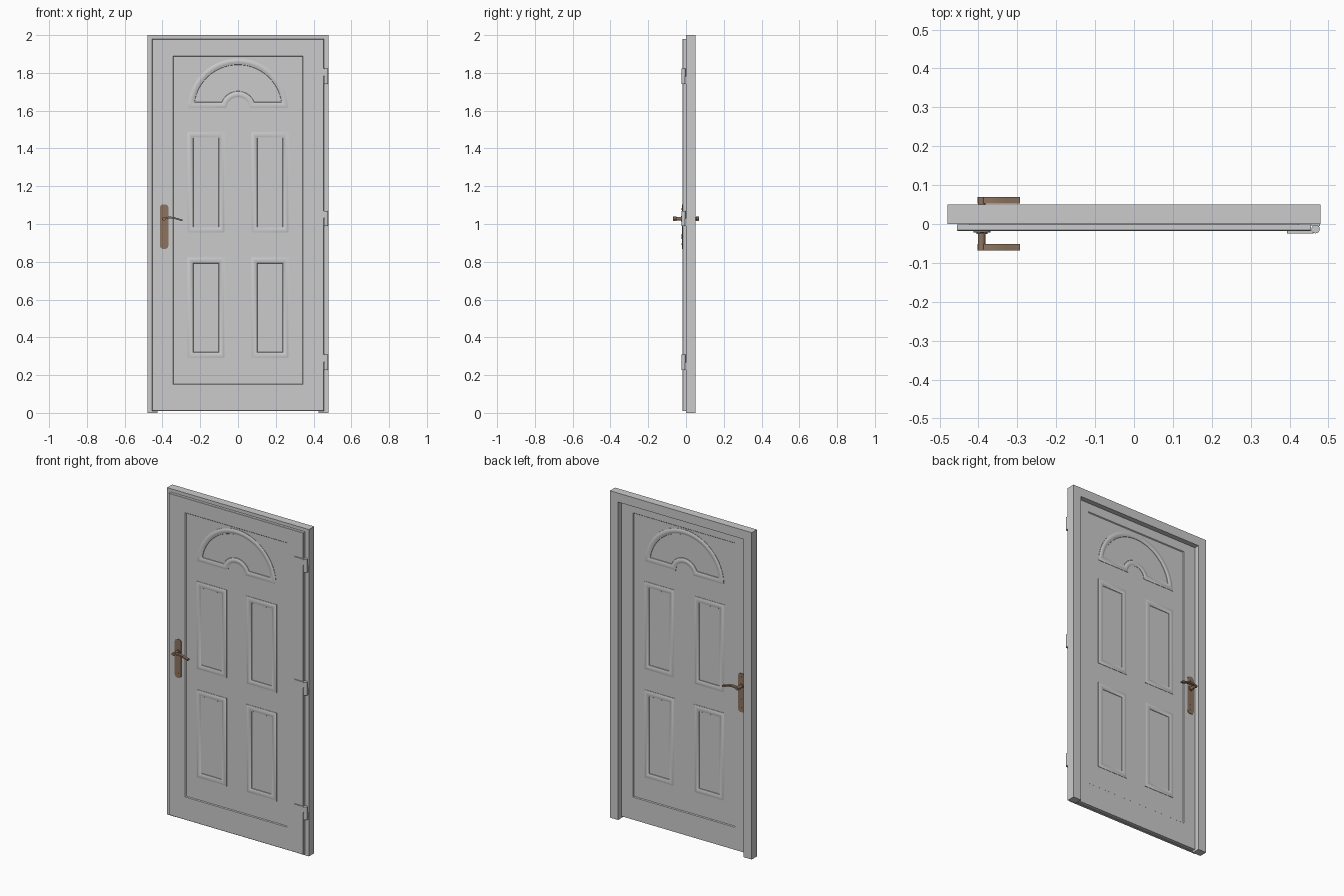
import bpy, bmesh, math

if "Cube" in bpy.data.objects:
    bpy.data.objects.remove(bpy.data.objects["Cube"])


def material(name, rgb):
    m = bpy.data.materials.new(name)
    m.diffuse_color = (*rgb, 1)
    m.use_nodes = True
    m.node_tree.nodes["Principled BSDF"].inputs["Base Color"].default_value = m.diffuse_color
    return m


GREY = material("door grey", (0.60, 0.60, 0.60))
BROWN = material("handle bronze", (0.27, 0.175, 0.115))


def finish(name, bm, mat, smooth=False):
    bmesh.ops.recalc_face_normals(bm, faces=bm.faces)
    me = bpy.data.meshes.new(name)
    bm.to_mesh(me)
    bm.free()
    me.materials.append(mat)
    ob = bpy.data.objects.new(name, me)
    bpy.context.collection.objects.link(ob)
    if smooth:
        bpy.ops.object.select_all(action='DESELECT')
        ob.select_set(True)
        bpy.context.view_layer.objects.active = ob
        bpy.ops.object.shade_smooth_by_angle(angle=math.radians(35))
    return ob


def loft(name, loops, mat, cap=True, smooth=False):
    """Skin equal-length closed loops; cap the ends or join last to first."""
    bm = bmesh.new()
    rows = [[bm.verts.new(p) for p in loop] for loop in loops]
    n = len(rows[0])
    pairs = list(zip(rows, rows[1:])) + ([] if cap else [(rows[-1], rows[0])])
    for a, b in pairs:
        for i in range(n):
            j = (i + 1) % n
            bm.faces.new((a[i], a[j], b[j], b[i]))
    if cap:
        bm.faces.new(rows[0])
        bm.faces.new(rows[-1])
    return finish(name, bm, mat, smooth)


def prism(name, outline, y0, y1, mat, smooth=False):
    return loft(name, [[(x, y, z) for x, z in outline] for y in (y0, y1)],
                mat, smooth=smooth)


def rect(x0, x1, z0, z1, d=0):
    return [(x0 + d, z0 + d), (x1 - d, z0 + d), (x1 - d, z1 - d), (x0 + d, z1 - d)]


def rounded(x0, x1, z0, z1, r, seg=6):
    pts = []
    for k, (cx, cz) in enumerate(rect(x0, x1, z0, z1, r)):
        for i in range(seg + 1):
            a = math.pi + (k + i / seg) * math.pi / 2
            pts.append((cx + r * math.cos(a), cz + r * math.sin(a)))
    return pts


def disc(x, z, r, n=16):
    return [(x + r * math.cos(2 * math.pi * i / n),
             z + r * math.sin(2 * math.pi * i / n)) for i in range(n)]


def arch(d, seg=32):
    """Half-ring fanlight outline, inset by d."""
    pts, cz = [], 1.61
    for r, flip in ((0.268 - d, False), (0.058 + d, True)):
        a0 = math.asin(d / r)
        arc = [a0 + (math.pi - 2 * a0) * i / seg for i in range(seg + 1)]
        for a in (reversed(arc) if flip else arc):
            pts.append((r * math.cos(a), cz + r * math.sin(a)))
    return pts


# Outer frame: two jambs and a head, open at the bottom
prism("door_frame", [(-0.48, 0), (-0.425, 0), (-0.425, 1.945), (0.425, 1.945),
                     (0.425, 0), (0.48, 0), (0.48, 2), (-0.48, 2)], 0, 0.05, GREY)

# Door leaf: rebated slab with a sunken centre panel on both faces
BACK, FRONT = 0.015, -0.013
opening = (-0.345, 0.345, 0.15, 1.89)
steps = [(rect(*opening, 0.004), BACK), (rect(*opening), 0.02),
         (rect(-0.424, 0.424, 0.012, 1.944), 0.02),
         (rect(-0.424, 0.424, 0.012, 1.944), -0.001),
         (rect(-0.455, 0.455, 0.01, 1.98), -0.001),
         (rect(-0.455, 0.455, 0.01, 1.98), -0.016),
         (rect(-0.455, 0.455, 0.01, 1.98, 0.002), -0.018),
         (rect(*opening), -0.018), (rect(*opening, 0.004), FRONT)]
loft("door_leaf", [[(x, y, z) for x, z in pts] for pts, y in steps], GREY)

# Mouldings: (inset, height) section swept round each panel, front and back
SECTION = [(0, -0.001), (0, 0.002), (0.004, 0.002), (0.008, 0.004), (0.013, 0.005),
           (0.020, 0.005), (0.025, 0.004), (0.029, 0.002), (0.034, 0.002),
           (0.036, -0.001)]
shapes = {"fanlight_moulding": arch}
for i, (x0, z0) in enumerate([(-0.272, 0.95), (0.067, 0.95),
                              (-0.272, 0.287), (0.067, 0.287)]):
    shapes[f"panel_moulding_{i + 1}"] = (
        lambda d, x0=x0, z0=z0: rect(x0, x0 + 0.205, z0, z0 + 0.54, d))
for side, y0, s in (("front", FRONT, -1), ("back", BACK, 1)):
    for name, shape in shapes.items():
        loft(f"{name}_{side}",
             [[(x, y0 + s * h, z) for x, z in shape(d)] for d, h in SECTION],
             GREY, cap=False, smooth=True)

# Hinges: leaf plate on the door, knuckle over the frame
for i, z in enumerate((0.228, 0.99, 1.742)):
    prism(f"hinge_plate_{i + 1}", rounded(0.394, 0.462, z + 0.042, z + 0.08, 0.005, 3),
          -0.024, -0.017, GREY)
    prism(f"hinge_frame_plate_{i + 1}", rect(0.457, 0.478, z, z + 0.04),
          -0.005, 0.001, GREY)
    knuckle = [(0.467 + 0.011 * math.cos(a), -0.013 + 0.011 * math.sin(a))
               for a in [math.pi * k / 8 for k in range(16)]]
    loft(f"hinge_knuckle_{i + 1}",
         [[(x, y, h) for x, y in knuckle] for h in (z, z + 0.08)], GREY, smooth=True)

# Handles: backplate, stem, waved lever, keyhole collar and screws on both faces
wave = [(-0.402 + 0.109 * t / 12, 1.027 + 0.008 * math.sin(math.pi * t / 9))
        for t in range(13)]
lever = ([(x, z - 0.005) for x, z in wave] + [(x, z + 0.004) for x, z in reversed(wave)])
for side, y0, s in (("front", -0.018, -1), ("back", 0.02, 1)):
    def part(name, outline, a, b):
        prism(f"{name}_{side}", outline, y0 + s * a, y0 + s * b, BROWN, True)
    part("handle_plate", rounded(-0.413, -0.369, 0.868, 1.104, 0.017), -0.004, 0.004)
    part("handle_collar", disc(-0.391, 1.028, 0.014), 0.003, 0.008)
    part("handle_stem", disc(-0.392, 1.028, 0.0095), 0.003, 0.048)
    part("handle_lever", lever, 0.033, 0.05)
    part("keyhole_collar", rounded(-0.396, -0.386, 0.92, 0.947, 0.004, 3), 0.003, 0.005)
    for k, z in enumerate((0.893, 1.08)):
        part(f"plate_screw_{k + 1}", disc(-0.391, z, 0.005, 12), 0.003, 0.005)
